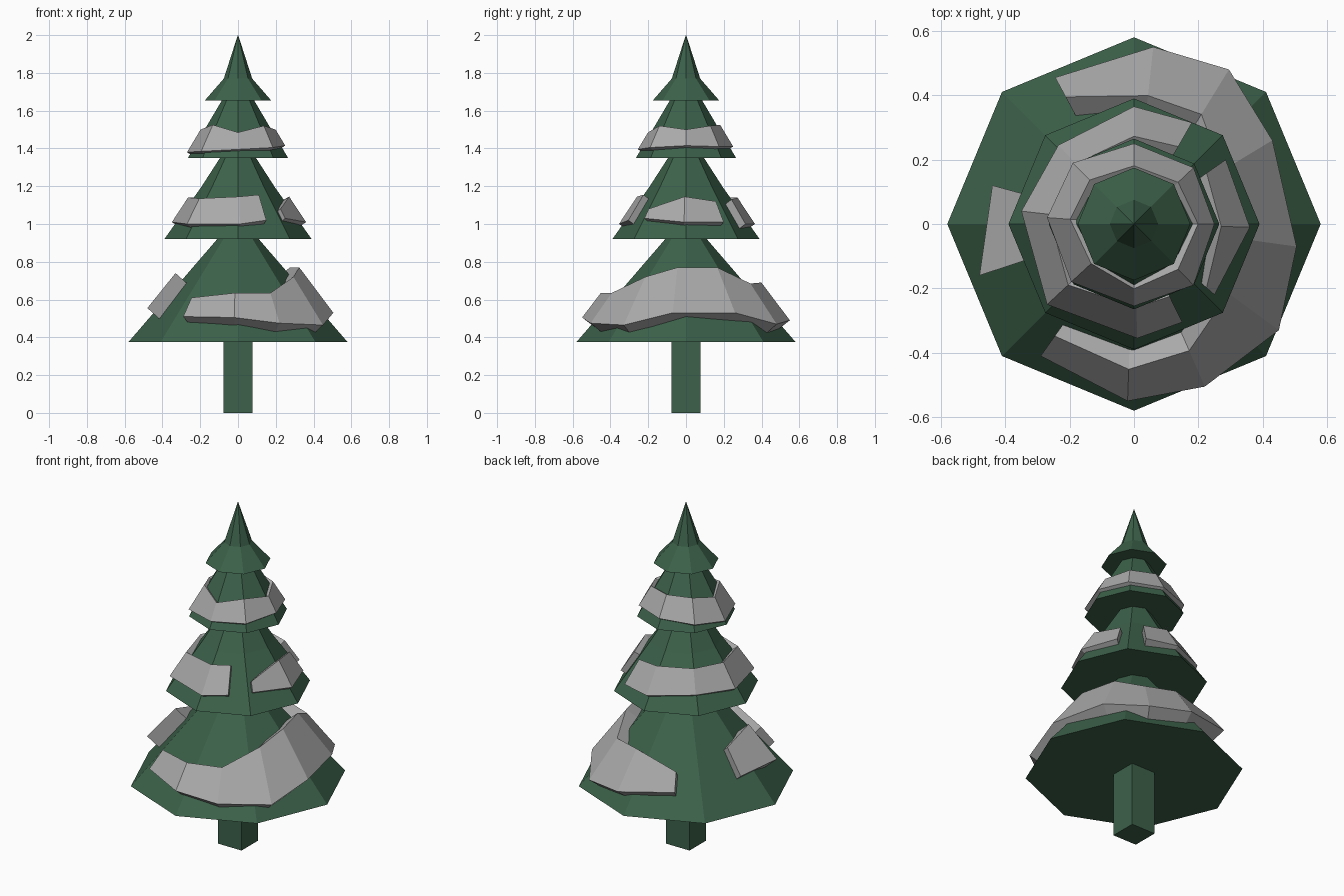
import bpy
import bmesh
import math
from mathutils import Vector

cube = bpy.data.objects.get("Cube")
if cube:
    bpy.data.objects.remove(cube, do_unlink=True)


def make_material(name, colour):
    mat = bpy.data.materials.new(name)
    mat.use_nodes = True
    mat.diffuse_color = (*colour, 1)
    mat.node_tree.nodes["Principled BSDF"].inputs["Base Color"].default_value = (*colour, 1)
    return mat


green = make_material("pine green", (0.045, 0.12, 0.068))
grey = make_material("snow grey", (0.40, 0.40, 0.40))


def finish(bm, name, mat):
    bmesh.ops.recalc_face_normals(bm, faces=bm.faces)
    mesh = bpy.data.meshes.new(name)
    bm.to_mesh(mesh)
    bm.free()
    mesh.materials.append(mat)
    obj = bpy.data.objects.new(name, mesh)
    bpy.context.scene.collection.objects.link(obj)
    return obj


def skin(bm, loops, closed):
    """Bridge neighbouring loops of vertices with quads."""
    pairs = list(zip(loops, loops[1:]))
    if closed:
        pairs.append((loops[-1], loops[0]))
    for a, b in pairs:
        for i in range(len(a)):
            j = (i + 1) % len(a)
            bm.faces.new((a[i], a[j], b[j], b[i]))
    if not closed:
        bm.faces.new(loops[0])
        bm.faces.new(loops[-1])


def branch_tier(name, profile, sides=8):
    """Eight-sided skirt of branches from (radius, height) rings."""
    bm = bmesh.new()
    loops = []
    for radius, z in profile:
        angles = [math.tau * i / sides for i in range(sides)]
        loops.append([bm.verts.new((radius * math.cos(a), radius * math.sin(a), z))
                      for a in angles])
    skin(bm, loops, closed=False)
    return finish(bm, name, green)


def snow_band(name, stations, slope, depth, closed=False):
    """Slab lying on a tier; each station is outer lower x, y, z and upper z."""
    bm = bmesh.new()
    loops = []
    for x, y, low, high in stations:
        out = Vector((x, y, 0)).normalized()
        normal = (out + Vector((0, 0, slope))).normalized()
        lower = Vector((x, y, low))
        upper = lower + (high - low) * (Vector((0, 0, 1)) - out * slope)
        corners = (lower, upper, upper - normal * depth, lower - normal * depth)
        loops.append([bm.verts.new(c) for c in corners])
    skin(bm, loops, closed)
    return finish(bm, name, grey)


# Square trunk
bm = bmesh.new()
bmesh.ops.create_cube(bm, size=1)
bmesh.ops.scale(bm, vec=(0.155, 0.155, 0.5), verts=bm.verts)
bmesh.ops.translate(bm, vec=(0, 0, 0.25), verts=bm.verts)
finish(bm, "trunk", green)

# Four stacked branch tiers
branch_tier("bottom_branches", [(0.58, 0.375), (0.11, 0.92), (0.03, 1.02)])
branch_tier("lower_branches", [(0.39, 0.92), (0.195, 1.195), (0.095, 1.35), (0.03, 1.45)])
branch_tier("upper_branches", [(0.265, 1.35), (0.085, 1.655), (0.02, 1.75)])
branch_tier("treetop", [(0.175, 1.655), (0.075, 1.77), (0.001, 2.0)])

# Snow on the bottom tier
snow_band("bottom_snow", [
    (-0.29, -0.41, 0.51, 0.61),
    (-0.02, -0.55, 0.505, 0.635),
    (0.22, -0.505, 0.475, 0.635),
    (0.45, -0.33, 0.465, 0.72),
    (0.505, -0.07, 0.53, 0.77),
    (0.43, 0.26, 0.53, 0.77),
    (0.295, 0.48, 0.47, 0.685),
    (0.06, 0.55, 0.49, 0.69),
    (-0.245, 0.455, 0.53, 0.62),
], slope=0.76, depth=0.12)
snow_band("bottom_snow_patch", [
    (-0.44, 0.12, 0.55, 0.68),
    (-0.48, -0.16, 0.555, 0.74),
], slope=0.85, depth=0.09)

# Snow on the lower tier
snow_band("lower_snow", [
    (0.15, -0.305, 1.02, 1.155),
    (0.01, -0.355, 1.0, 1.145),
    (-0.27, -0.25, 1.0, 1.135),
    (-0.35, 0.04, 1.01, 1.14),
    (-0.235, 0.245, 1.02, 1.14),
    (0, 0.365, 1.0, 1.14),
    (0.18, 0.315, 1.0, 1.13),
], slope=0.66, depth=0.07)
snow_band("lower_snow_patch", [
    (0.25, -0.22, 1.03, 1.08),
    (0.36, -0.01, 1.01, 1.145),
    (0.285, 0.2, 1.01, 1.12),
], slope=0.66, depth=0.07)

# Ring of snow on the upper tier
snow_band("upper_snow", [
    (0.25, 0, 1.415, 1.5),
    (0.185, 0.175, 1.41, 1.52),
    (0, 0.25, 1.41, 1.525),
    (-0.19, 0.19, 1.4, 1.525),
    (-0.27, 0.02, 1.38, 1.5),
    (-0.195, -0.18, 1.385, 1.525),
    (0, -0.255, 1.395, 1.485),
    (0.185, -0.19, 1.405, 1.52),
], slope=0.6, depth=0.06, closed=True)
